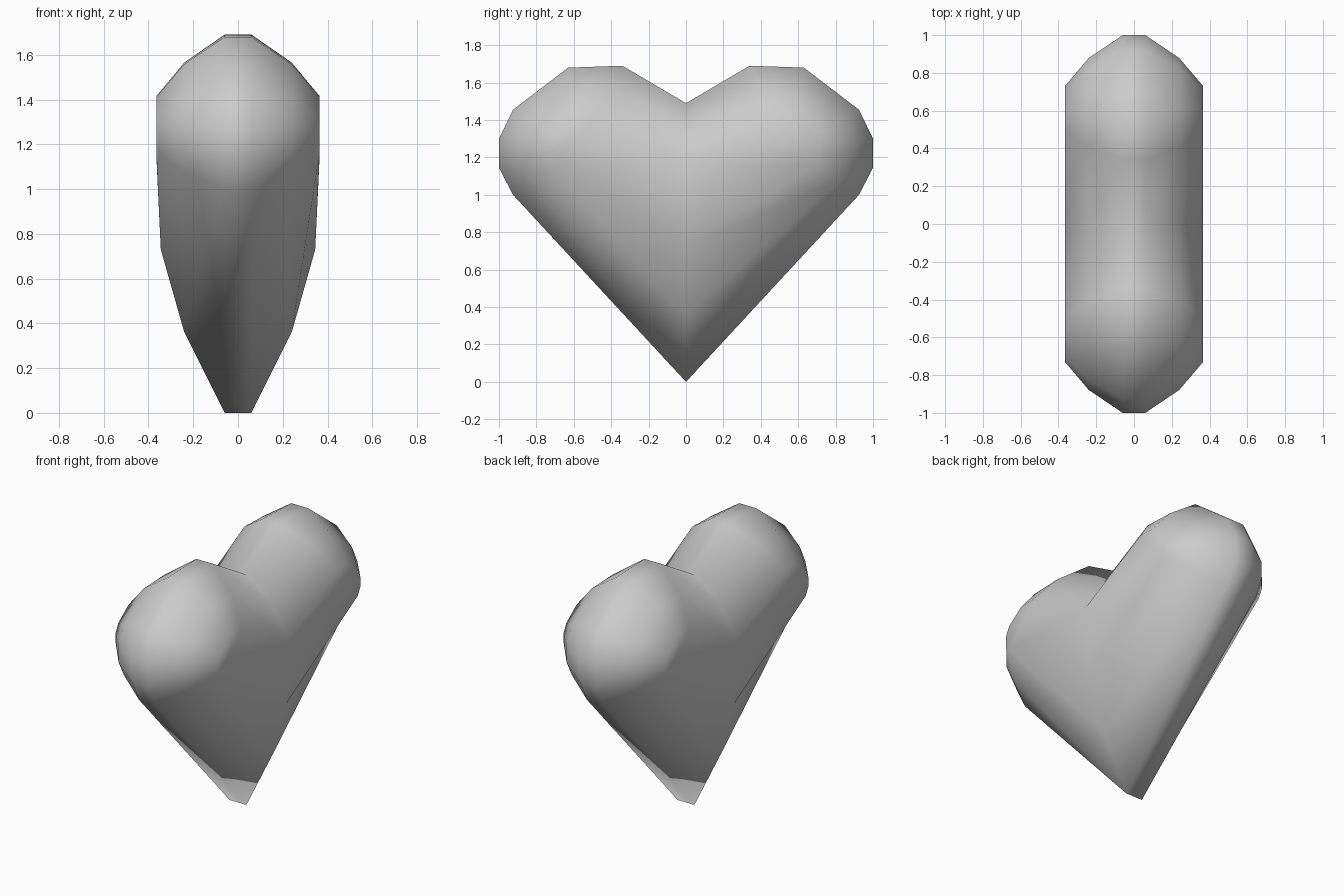
import bpy, bmesh

if "Cube" in bpy.data.objects:
    bpy.data.objects.remove(bpy.data.objects["Cube"])

# Half outline of one lobe (y, z), from near the notch round to the lower corner
LOBE = [(0.34, 1.69), (0.63, 1.68), (0.925, 1.455), (1.0, 1.30), (1.0, 1.145), (0.925, 1.0)]
CENTRE = (0.58, 1.26)
# Rings: half thickness, lobe scale, notch height, tip x, tip z
LEVELS = [(0.06, 1.0, 1.49, 0.06, 0.0),
          (0.24, 0.71, 1.35, 0.24, 0.36),
          (0.365, 0.36, 1.15, 0.345, 0.73)]


def ring(bm, side, level):
    x, s, notch, tip_x, tip_z = level
    lobe = [(CENTRE[0] + (y - CENTRE[0]) * s, CENTRE[1] + (z - CENTRE[1]) * s) for y, z in LOBE]
    pts = [(side * x, 0, notch)]
    pts += [(side * x, y, z) for y, z in lobe]
    pts += [(side * tip_x, 0, tip_z)]
    pts += [(side * x, -y, z) for y, z in reversed(lobe)]
    return [bm.verts.new(p) for p in pts]


# Heart body: nested outlines bridged from one side to the other
bm = bmesh.new()
rings = [ring(bm, -1, lv) for lv in reversed(LEVELS)] + [ring(bm, 1, lv) for lv in LEVELS]
n = len(rings[0])
for a, b in zip(rings, rings[1:]):
    for i in range(n):
        j = (i + 1) % n
        bm.faces.new((a[i], a[j], b[j], b[i]))

# Side panels: two lobe caps and two triangles running down to the tip
for r in (rings[0], rings[-1]):
    bm.faces.new(r[0:7])
    bm.faces.new((r[0], r[6], r[7]))
    bm.faces.new((r[0], r[7], r[8]))
    bm.faces.new([r[0]] + r[8:])

bmesh.ops.recalc_face_normals(bm, faces=bm.faces[:])
for f in bm.faces:
    f.smooth = True
mesh = bpy.data.meshes.new("heart")
bm.to_mesh(mesh)
bm.free()
heart = bpy.data.objects.new("heart", mesh)
bpy.context.collection.objects.link(heart)
